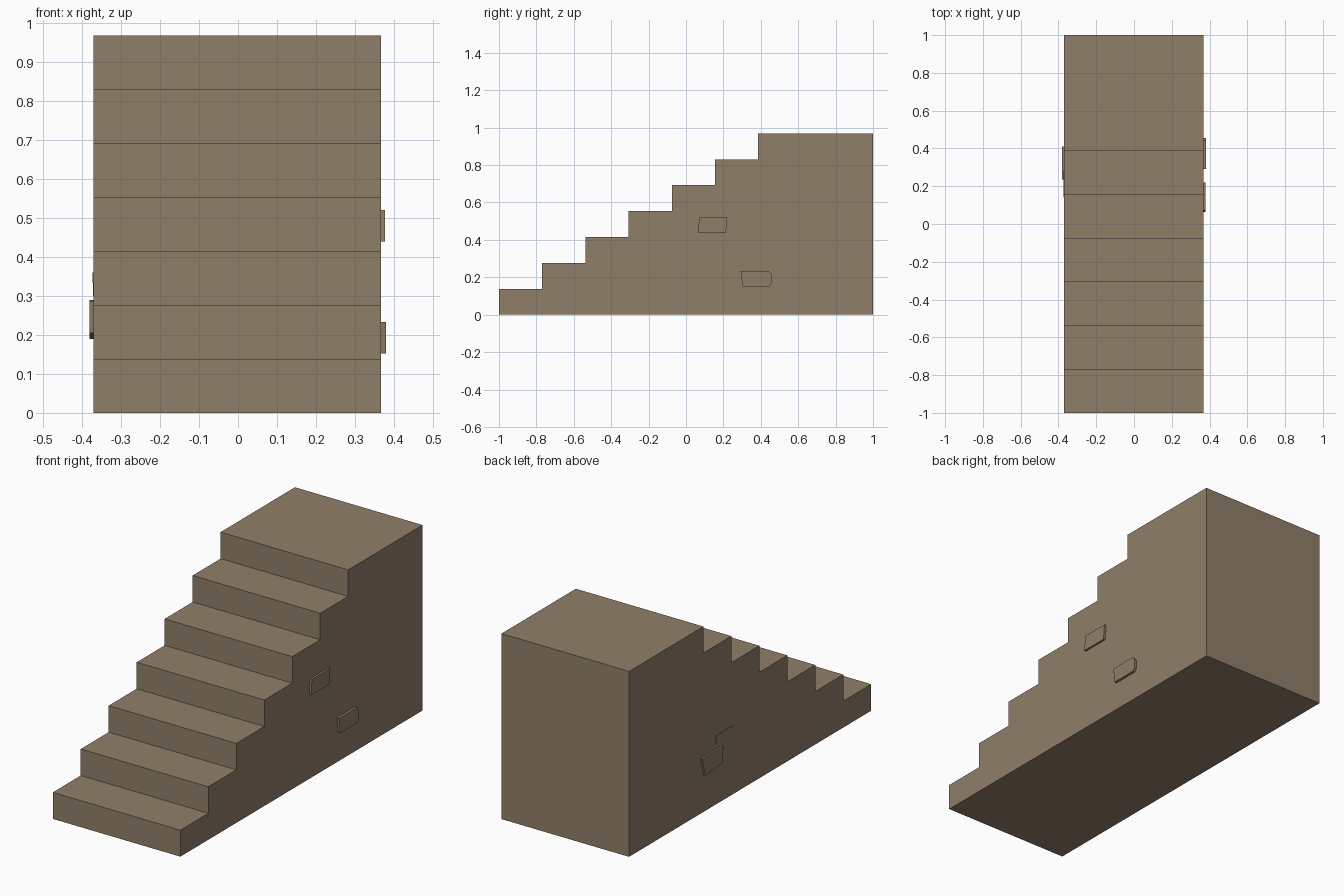
import bpy, bmesh

if "Cube" in bpy.data.objects:
    bpy.data.objects.remove(bpy.data.objects["Cube"])

mat = bpy.data.materials.new("stone brown")
mat.diffuse_color = (0.28, 0.212, 0.144, 1)
mat.use_nodes = True
mat.node_tree.nodes["Principled BSDF"].inputs["Base Color"].default_value = mat.diffuse_color


def prism(name, outline, x0, x1):
    """Extrude a (y, z) outline between x0 and x1."""
    bm = bmesh.new()
    a = [bm.verts.new((x0, y, z)) for y, z in outline]
    b = [bm.verts.new((x1, y, z)) for y, z in outline]
    n = len(outline)
    bm.faces.new(a)
    bm.faces.new(b[::-1])
    for i in range(n):
        j = (i + 1) % n
        bm.faces.new((a[i], b[i], b[j], a[j]))
    bmesh.ops.recalc_face_normals(bm, faces=bm.faces)
    me = bpy.data.meshes.new(name)
    bm.to_mesh(me)
    bm.free()
    me.materials.append(mat)
    ob = bpy.data.objects.new(name, me)
    bpy.context.collection.objects.link(ob)
    return ob


# Solid staircase: seven risers, deep landing at the back
STEPS, RISE, TREAD = 7, 0.9695 / 7, 0.231
XL, XR = -0.371, 0.367
profile = [(1, 0), (-1, 0)]
for i in range(STEPS):
    y = -1 + i * TREAD
    if i:
        profile.append((y, i * RISE))
    profile.append((y, (i + 1) * RISE))
profile.append((1, STEPS * RISE))
prism("staircase", profile, XL, XR)

# Raised wall stones on the right side
prism("right_upper_stone",
      [(0.064, 0.44), (0.213, 0.44), (0.221, 0.521), (0.071, 0.521)], XR - 0.01, 0.378)
prism("right_lower_stone",
      [(0.302, 0.152), (0.445, 0.152), (0.456, 0.167), (0.456, 0.215),
       (0.442, 0.233), (0.292, 0.233)], XR - 0.01, 0.380)

# Raised wall stone on the left side
prism("left_lower_stone",
      [(0.245, 0.205), (0.385, 0.19), (0.41, 0.29), (0.235, 0.287)], XL + 0.01, -0.381)

# Tilted left stone, only its upper edge stands out of the wall
tilted = prism("left_upper_stone",
               [(0.14, 0.27), (0.286, 0.27), (0.286, 0.36), (0.14, 0.36)], XL + 0.01, -0.374)
for v in tilted.data.vertices:
    if v.co.x < XL and v.co.z < 0.3:
        v.co.x = XL + 0.0005
